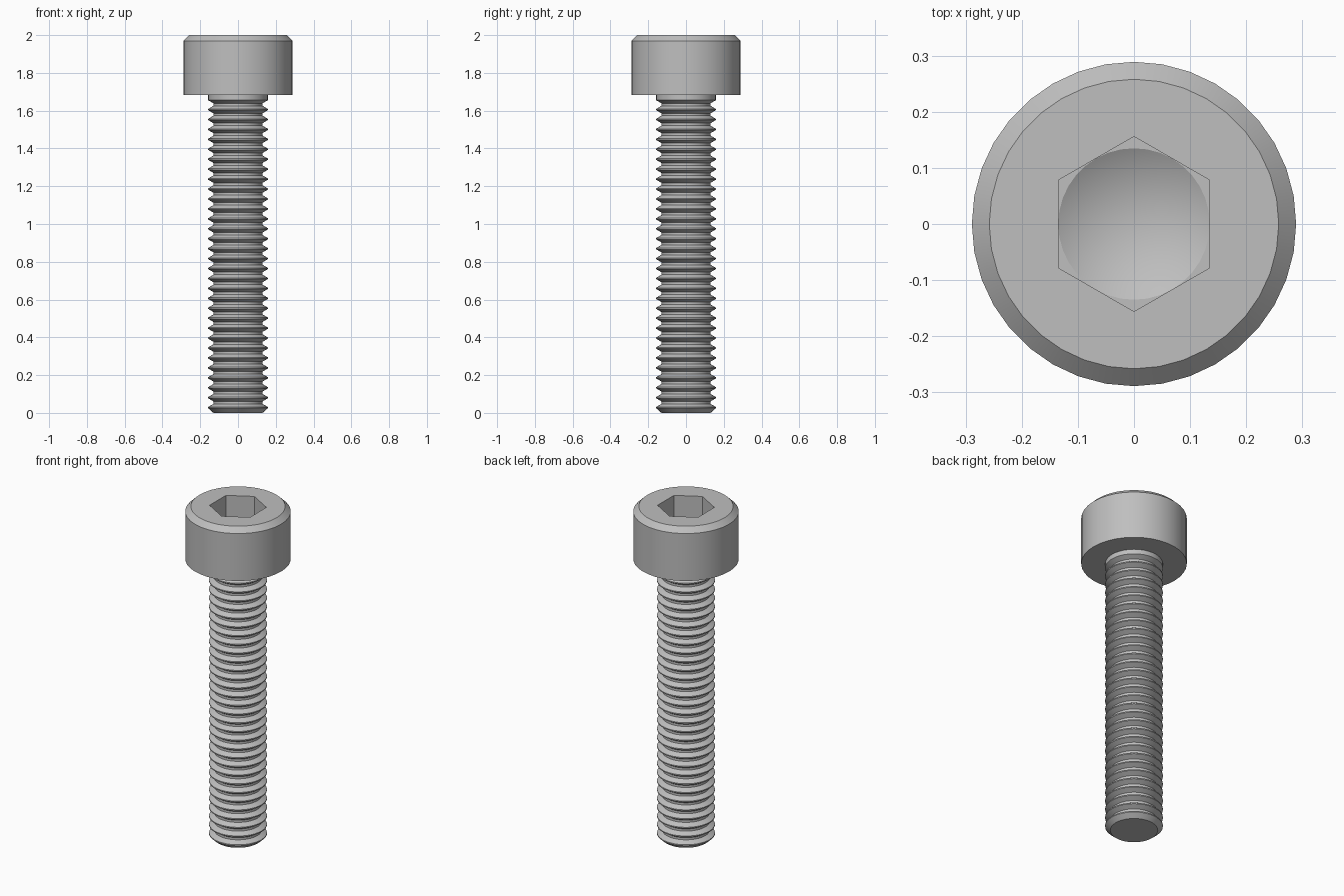
import bpy, bmesh
from math import pi, cos, sin, radians

cube = bpy.data.objects.get("Cube")
if cube:
    bpy.data.objects.remove(cube, do_unlink=True)

SIDES = 36
HEAD_BASE = 1.684
THREAD_R, ROOT_R, PITCH = 0.158, 0.13, 0.0526

steel = bpy.data.materials.new("steel grey")
steel.use_nodes = True
steel.diffuse_color = (0.52, 0.52, 0.52, 1)
steel.node_tree.nodes["Principled BSDF"].inputs["Base Color"].default_value = (0.52, 0.52, 0.52, 1)


def round_ring(radius, z):
    return [(radius, z)] * SIDES


def hex_ring(apothem, z):
    """Hexagon with corners towards +y and -y, sampled at every lathe step."""
    step = 2 * pi / SIDES
    return [(apothem / cos((i * step + pi / 6) % (pi / 3) - pi / 6), z) for i in range(SIDES)]


def lathe(name, rings):
    """Join stacked rings into a closed surface; zero-radius rings become poles."""
    bm = bmesh.new()
    loops = []
    for ring in rings:
        loops.append([bm.verts.new((r * cos(2 * pi * i / SIDES), r * sin(2 * pi * i / SIDES), z))
                      for i, (r, z) in enumerate(ring)])
    for a, b in zip(loops, loops[1:]):
        for i in range(SIDES):
            j = (i + 1) % SIDES
            bm.faces.new((a[i], a[j], b[j], b[i]))
    bmesh.ops.remove_doubles(bm, verts=bm.verts, dist=0.0002)
    bmesh.ops.recalc_face_normals(bm, faces=bm.faces)
    mesh = bpy.data.meshes.new(name)
    bm.to_mesh(mesh)
    bm.free()
    mesh.materials.append(steel)
    obj = bpy.data.objects.new(name, mesh)
    bpy.context.collection.objects.link(obj)
    bpy.ops.object.select_all(action='DESELECT')
    obj.select_set(True)
    bpy.context.view_layer.objects.active = obj
    bpy.ops.object.shade_smooth_by_angle(angle=radians(25))
    return obj


# Cylinder head with a chamfered rim, hexagonal socket and conical drill point
FLOOR = 1.83
lathe("socket_head", [
    round_ring(0, HEAD_BASE),
    round_ring(0.289, HEAD_BASE),
    round_ring(0.289, 1.97),
    round_ring(0.258, 2.0),
    hex_ring(0.135, 2.0),
    hex_ring(0.135, FLOOR),
    round_ring(0.135, FLOOR),
    round_ring(0, FLOOR - 0.078),
])

# Threaded shank: chamfered tip, evenly spaced ridges, plain neck under the head
crest, root = PITCH / 16, PITCH / 8
shank = [round_ring(0, 0), round_ring(ROOT_R, 0)]
for i in range(31):
    z = 0.028 + i * PITCH
    shank += [round_ring(THREAD_R, z - crest), round_ring(THREAD_R, z + crest),
              round_ring(ROOT_R, z + PITCH / 2 - root), round_ring(ROOT_R, z + PITCH / 2 + root)]
shank += [round_ring(THREAD_R, 0.028 + 31 * PITCH - crest), round_ring(THREAD_R, HEAD_BASE)]
lathe("threaded_shank", shank)
